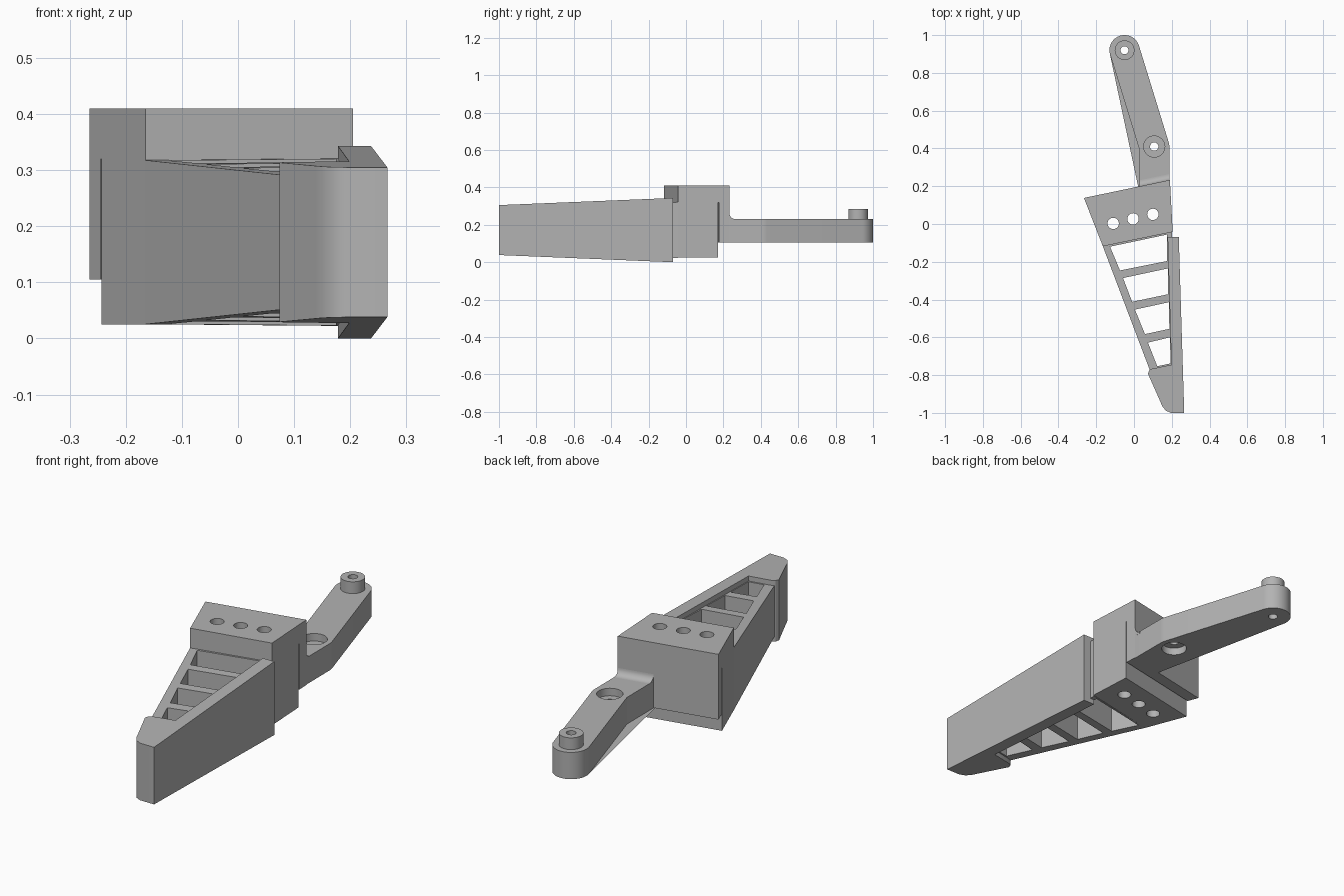
import bpy
import bmesh
from math import cos, sin, radians
from mathutils import Vector

default = bpy.data.objects.get("Cube")
if default:
    bpy.data.objects.remove(default, do_unlink=True)

grey = bpy.data.materials.new("plain_grey")
grey.use_nodes = True
GREY = (0.45, 0.45, 0.45, 1)
grey.diffuse_color = GREY
grey.node_tree.nodes["Principled BSDF"].inputs["Base Color"].default_value = GREY


def loft(name, bottom, top):
    """Closed solid between two matching rings of points."""
    bm = bmesh.new()
    lo = [bm.verts.new(p) for p in bottom]
    hi = [bm.verts.new(p) for p in top]
    bm.faces.new(lo[::-1])
    bm.faces.new(hi)
    for i in range(len(lo)):
        j = (i + 1) % len(lo)
        bm.faces.new((lo[i], lo[j], hi[j], hi[i]))
    bmesh.ops.recalc_face_normals(bm, faces=bm.faces)
    mesh = bpy.data.meshes.new(name)
    bm.to_mesh(mesh)
    bm.free()
    mesh.materials.append(grey)
    obj = bpy.data.objects.new(name, mesh)
    bpy.context.collection.objects.link(obj)
    return obj


def prism(name, plan, low, high):
    """Extrude a plan outline; low and high may be heights or functions of y."""
    f = low if callable(low) else lambda y: low
    g = high if callable(high) else lambda y: high
    return loft(name, [(x, y, f(y)) for x, y in plan], [(x, y, g(y)) for x, y in plan])


def arc(centre, r, start, end, n):
    angles = [radians(start + (end - start) * i / n) for i in range(n + 1)]
    return [(centre[0] + r * cos(a), centre[1] + r * sin(a)) for a in angles]


def disc(name, centre, r, low, high):
    return prism(name, arc(centre, r, 0, 360, 40)[:-1], low, high)


def cut(obj, cutters):
    """Subtract the cutters from the part, then discard them."""
    for c in cutters:
        c.hide_render = True
        mod = obj.modifiers.new("cut", 'BOOLEAN')
        mod.operation = 'DIFFERENCE'
        mod.solver = 'EXACT'
        mod.object = c
        bpy.context.view_layer.objects.active = obj
        bpy.ops.object.modifier_apply(modifier=mod.name)
        bpy.data.objects.remove(c, do_unlink=True)


# Mounting block, with its slanted rear face
A, B = Vector((-0.265, 0.138)), Vector((0.19, 0.233))
along = (B - A).normalized()
out = Vector((-along.y, along.x))
block = prism("mounting_block", [(-0.165, -0.118), (0.205, -0.042), B, A], 0.025, 0.41)


def rear_strip(near, far, low, high):
    a, b = A - along * 0.1, B + along * 0.1
    return prism("rear_cutter", [a + out * near, b + out * near, b + out * far, a + out * far], low, high)


cut(block, [rear_strip(-0.06, 0.1, -0.1, 0.105), rear_strip(-0.06, -0.055, 0.1, 0.32)]
    + [disc("bolt_cutter", p, 0.03, -0.1, 0.6)
       for p in [(-0.11, 0.003), (-0.005, 0.027), (0.1, 0.051)]])


# Tapered wedge heights shared by the pad and the truss
def top_z(y):
    return 0.305 + 0.041 * (y + 1)


def bottom_z(y):
    return 0.038 - 0.041 * (y + 1)


INSET = 0.0235
pad = prism("side_pad_and_nose", [
    (0.074, -0.793), (0.138, -0.937), (0.15, -0.965), (0.168, -0.988), (0.195, -1),
    (0.266, -1), (0.237, -0.07), (0.178, -0.07), (0.198, -0.745), (0.092, -0.767),
    (0.08, -0.776)], bottom_z, top_z)

truss = prism("truss_frame", [(-0.165, -0.118), (0.09, -0.79), (0.2, -0.79), (0.2, -0.042)],
              lambda y: bottom_z(y) + INSET, lambda y: top_z(y) - INSET)
windows = [
    [(-0.127, -0.12), (0.175, -0.056), (0.175, -0.196), (-0.074, -0.246)],
    [(-0.058, -0.286), (0.18, -0.235), (0.18, -0.372), (-0.01, -0.412)],
    [(0.005, -0.453), (0.185, -0.414), (0.187, -0.555), (0.058, -0.583)],
    [(0.074, -0.628), (0.19, -0.6), (0.194, -0.738), (0.123, -0.753)]]
cut(truss, [prism("window_cutter", w, -0.2, 0.6) for w in windows])

# Bent arm with a rounded end
END, BEND = (-0.05, 0.92), (0.107, 0.41)
LOW, HIGH = 0.105, 0.23
arm = prism("bent_arm", [(0.188, 0.2)] + arc(BEND, 0.08, 0, 17, 6)
            + arc(END, 0.08, 17, 197, 32) + arc(BEND, 0.08, 197, 180, 6) + [(0.028, 0.17)], LOW, HIGH)
cut(arm, [disc("pivot_cutter", BEND, 0.022, 0, 0.4),
          disc("upper_recess_cutter", BEND, 0.056, HIGH - 0.035, 0.4),
          disc("lower_recess_cutter", BEND, 0.056, 0, LOW + 0.035),
          disc("end_cutter", END, 0.021, 0, 0.4)])

# Raised boss at the end of the arm
boss = disc("end_boss", END, 0.052, HIGH, 0.285)
cut(boss, [disc("boss_cutter", END, 0.021, 0, 0.4)])

# Fillet where the arm meets the block
R = 0.032
profile = [(-0.01, HIGH - 0.01), (R, HIGH - 0.01)] + arc((R, HIGH + R), R, 270, 180, 8) + [(-0.01, HIGH + R)]


def fillet_ring(x):
    base = A + along * ((x - A.x) / along.x)
    return [(x, base.y + d, z) for d, z in profile]


fillet = loft("arm_fillet", fillet_ring(0.028), fillet_ring(0.188))

# Smooth the round surfaces while keeping the edges crisp
for part in (block, pad, truss, arm, boss, fillet):
    bpy.ops.object.select_all(action='DESELECT')
    part.select_set(True)
    bpy.context.view_layer.objects.active = part
    bpy.ops.object.shade_smooth_by_angle(angle=radians(30))
